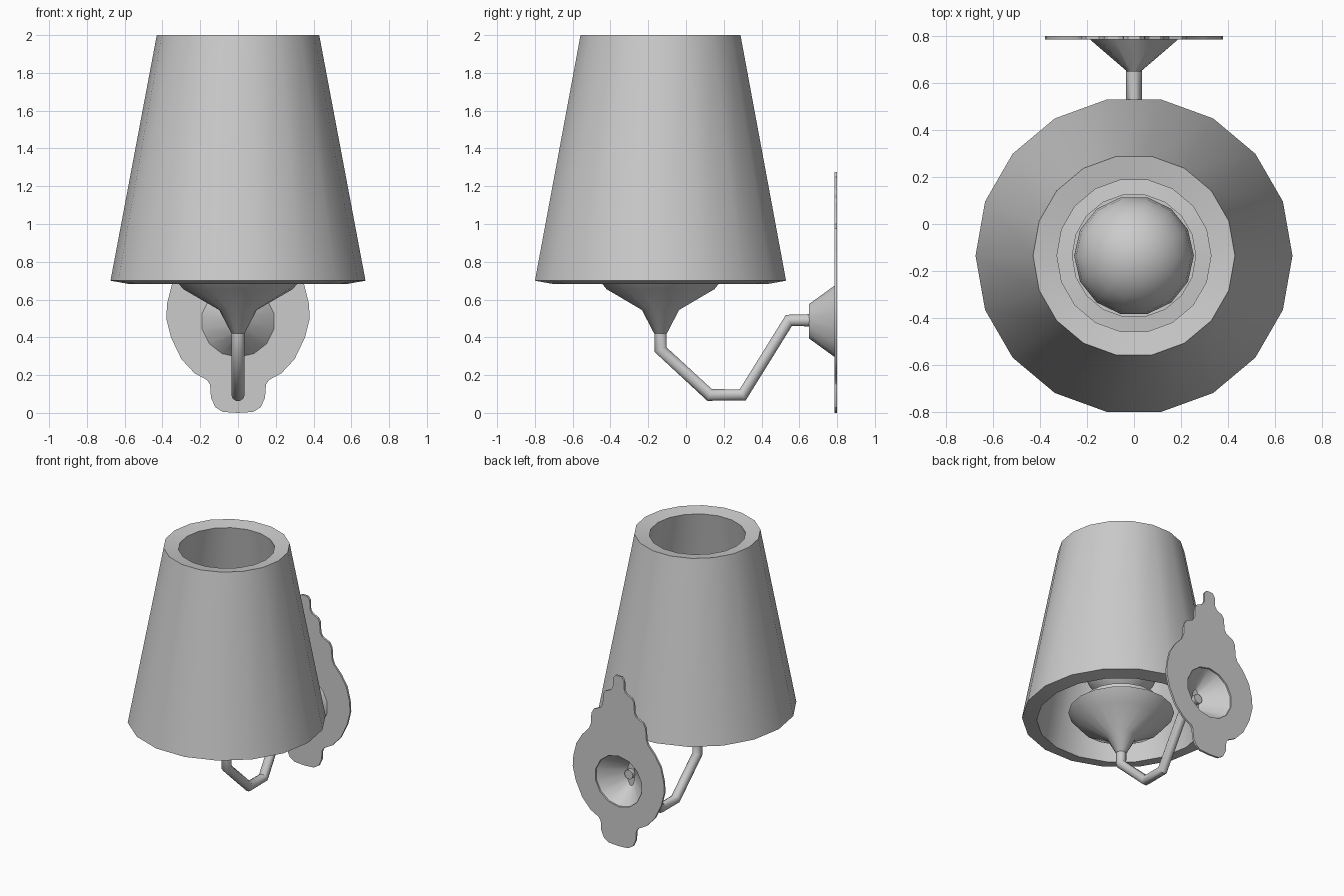
import bpy, bmesh, math

if "Cube" in bpy.data.objects:
    bpy.data.objects.remove(bpy.data.objects["Cube"])

CY = -0.135  # y of the lamp axis


def finish(obj, angle=40):
    bpy.ops.object.select_all(action='DESELECT')
    obj.select_set(True)
    bpy.context.view_layer.objects.active = obj
    if obj.type == 'CURVE':
        bpy.ops.object.convert(target='MESH')
    bpy.ops.object.shade_smooth_by_angle(angle=math.radians(angle))


def loft(name, rings, sides, place, closed=False):
    """Skin a list of rings; place(ring, angle) gives each vertex."""
    bm = bmesh.new()
    loops = [[bm.verts.new(place(r, 2 * math.pi * i / sides)) for i in range(sides)]
             for r in rings]
    pairs = list(zip(loops, loops[1:]))
    if closed:
        pairs.append((loops[-1], loops[0]))
    for a, b in pairs:
        for i in range(sides):
            j = (i + 1) % sides
            bm.faces.new((a[i], a[j], b[j], b[i]))
    bmesh.ops.remove_doubles(bm, verts=bm.verts, dist=1e-5)
    bmesh.ops.recalc_face_normals(bm, faces=bm.faces)
    mesh = bpy.data.meshes.new(name)
    bm.to_mesh(mesh)
    bm.free()
    obj = bpy.data.objects.new(name, mesh)
    bpy.context.collection.objects.link(obj)
    finish(obj)
    return obj


def lathe(name, profile, sides, closed=False):
    return loft(name, profile, sides, lambda p, a: (
        p[0] * math.cos(a), CY + p[0] * math.sin(a), p[1]), closed)


def curve(name, splines, cyclic, dims):
    cu = bpy.data.curves.new(name, 'CURVE')
    cu.dimensions = dims
    for pts in splines:
        s = cu.splines.new('POLY')
        s.points.add(len(pts) - 1)
        for p, co in zip(s.points, pts):
            p.co = (*co, 1)
        s.use_cyclic_u = cyclic
    obj = bpy.data.objects.new(name, cu)
    bpy.context.collection.objects.link(obj)
    return obj


# Thick tapered shade, open at both ends
lathe("shade", [(0.675, 0.70), (0.43, 2.0), (0.328, 1.982), (0.575, 0.682)], 18, True)

# Dish under the bulb, with the socket cup on top
lathe("dish", [(0.0, 0.40), (0.034, 0.42), (0.10, 0.545), (0.29, 0.655), (0.36, 0.74),
               (0.265, 0.75), (0.265, 0.82), (0.0, 0.82)], 18)

# Bulb: narrow neck growing into a globe
globe = [(0.255 * math.cos(math.radians(t)), 1.10 + 0.255 * math.sin(math.radians(t)))
         for t in range(-45, 91, 15)]
lathe("bulb", [(0.0, 0.81), (0.11, 0.81), (0.12, 0.88)] + globe, 14)

# Bent tube arm
arm = curve("arm", [[(0, CY, 0.44), (0, CY, 0.335), (0, 0.125, 0.095), (0, 0.30, 0.095),
                     (0, 0.545, 0.49), (0, 0.68, 0.49)]], False, '3D')
arm.data.bevel_depth = 0.035
arm.data.bevel_resolution = 3
arm.data.use_fill_caps = True
finish(arm)

# Wall canopy: flared shell, open at the back (half width, half height, y)
loft("canopy", [(0.0, 0.0, 0.65), (0.03, 0.09, 0.65), (0.195, 0.19, 0.788)], 14,
     lambda r, a: (r[0] * math.sin(a), r[2], 0.485 + r[1] * math.cos(a)))

# Scalloped back plate with a round hole
half = [(0.08, 0.005), (0.12, 0.03), (0.143, 0.08), (0.148, 0.15), (0.165, 0.175),
        (0.23, 0.21), (0.30, 0.285), (0.355, 0.40), (0.38, 0.50), (0.375, 0.58),
        (0.35, 0.68), (0.30, 0.76), (0.245, 0.82), (0.23, 0.86), (0.225, 0.94),
        (0.205, 0.975), (0.15, 1.0), (0.132, 1.03), (0.127, 1.11), (0.11, 1.135),
        (0.065, 1.155), (0.048, 1.18), (0.045, 1.25), (0.025, 1.275)]
outline = [(0.0, 0.0)] + half + [(-x, z) for x, z in reversed(half)]
hole = [(0.195 * math.sin(2 * math.pi * i / 14), 0.485 + 0.19 * math.cos(2 * math.pi * i / 14))
        for i in range(14)]
plate = curve("back_plate", [[(x, z, 0) for x, z in pts] for pts in (outline, hole)], True, '2D')
plate.data.fill_mode = 'BOTH'
plate.data.extrude = 0.0075
plate.rotation_euler.x = math.pi / 2
plate.location.y = 0.7925
finish(plate, 30)
